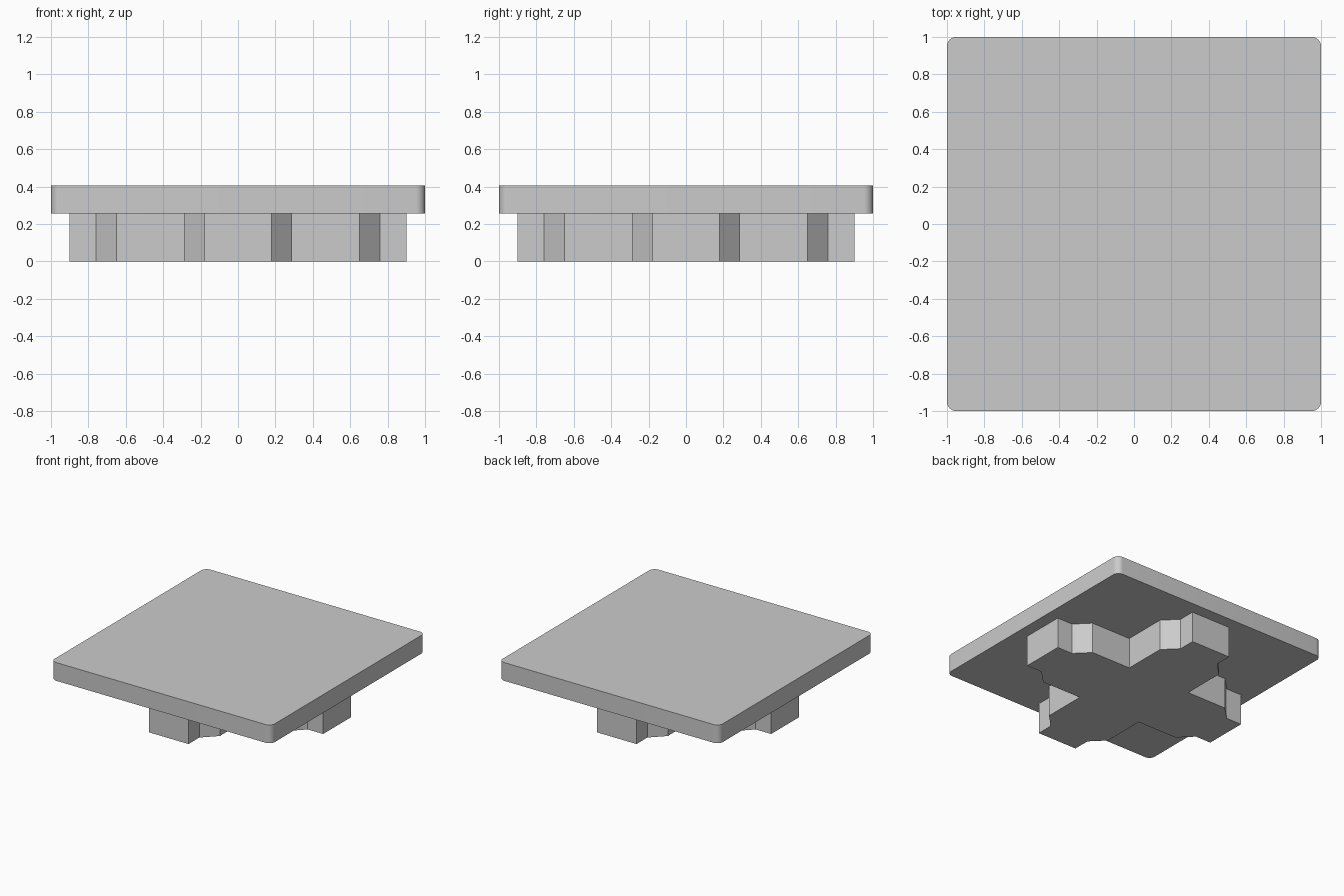
import bpy, bmesh, math
from mathutils import Matrix, Vector

cube = bpy.data.objects.get("Cube")
if cube:
    bpy.data.objects.remove(cube, do_unlink=True)

grey = bpy.data.materials.new("plain grey")
grey.use_nodes = True
grey.diffuse_color = (0.6, 0.6, 0.6, 1)
grey.node_tree.nodes["Principled BSDF"].inputs["Base Color"].default_value = grey.diffuse_color


def prism(name, outline, z0, z1, corner_radius=0):
    """Extrude a flat outline upward, optionally rounding its upright edges."""
    bm = bmesh.new()
    base = bm.faces.new([bm.verts.new((x, y, z0)) for x, y in outline])
    top = bmesh.ops.extrude_face_region(bm, geom=[base])["geom"]
    verts = [g for g in top if isinstance(g, bmesh.types.BMVert)]
    bmesh.ops.translate(bm, verts=verts, vec=(0, 0, z1 - z0))
    if corner_radius:
        upright = [e for e in bm.edges if abs(e.verts[0].co.z - e.verts[1].co.z) > 0.01]
        bmesh.ops.bevel(bm, geom=upright, offset=corner_radius, segments=8,
                        profile=0.5, affect='EDGES')
    bmesh.ops.recalc_face_normals(bm, faces=bm.faces[:])
    mesh = bpy.data.meshes.new(name)
    bm.to_mesh(mesh)
    bm.free()
    mesh.materials.append(grey)
    obj = bpy.data.objects.new(name, mesh)
    bpy.context.collection.objects.link(obj)
    return obj


# Square top plate with rounded corners
plate = prism("top_plate", [(-1, -1), (1, -1), (1, 1), (-1, 1)], 0.255, 0.405, 0.05)
bpy.context.view_layer.objects.active = plate
plate.select_set(True)
bpy.ops.object.shade_smooth_by_angle(angle=math.radians(30))
plate.select_set(False)

# Cross-shaped plug below: one stepped arm, turned four times
arm = [(0.29, -0.29), (0.65, -0.29), (0.76, -0.18), (0.9, -0.18),
       (0.9, 0.18), (0.76, 0.18), (0.65, 0.29)]
cross = []
for i in range(4):
    turn = Matrix.Rotation(i * math.pi / 2, 2)
    cross += [tuple(turn @ Vector(p)) for p in arm]
prism("cross_plug", cross, 0, 0.255)
